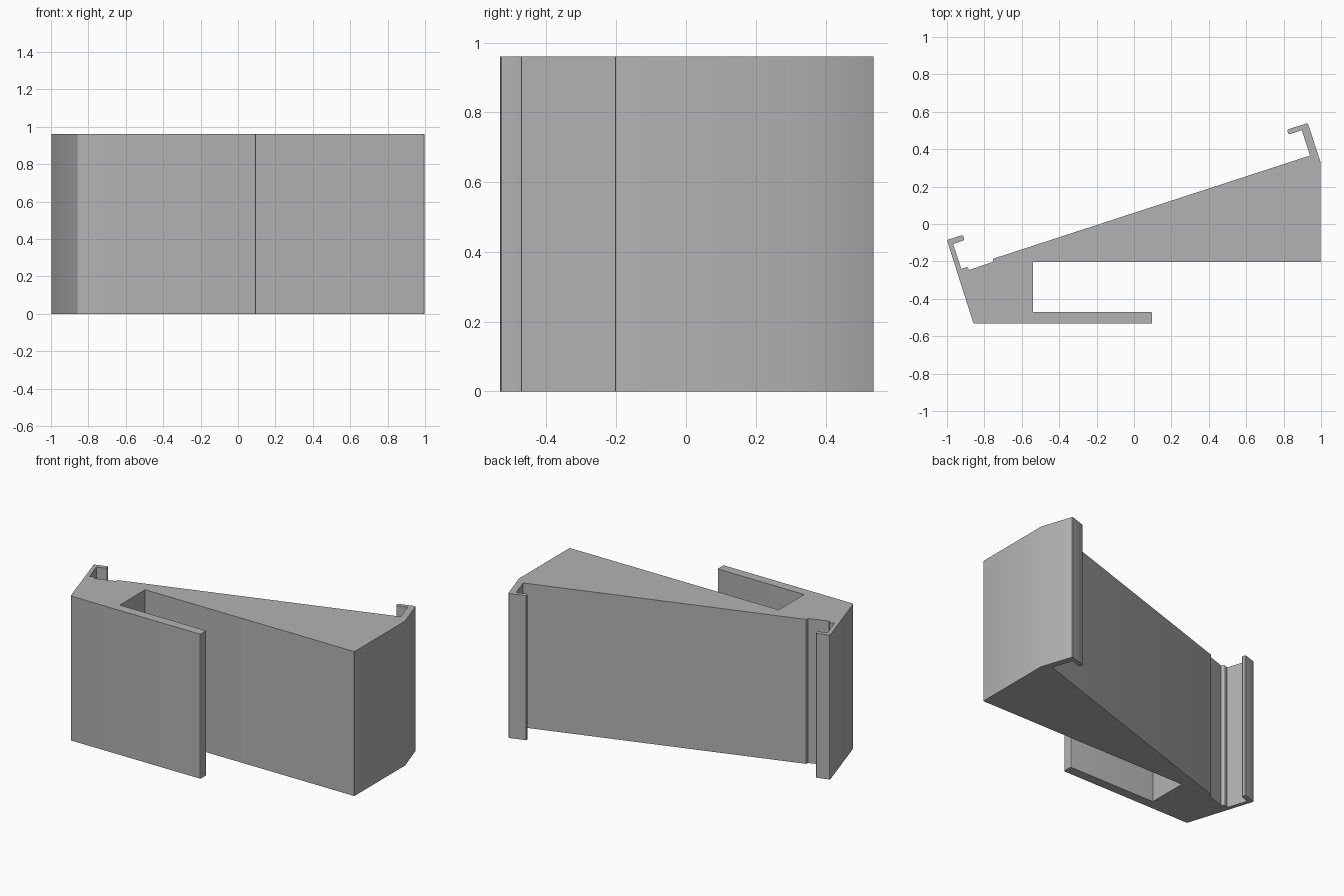
import bpy, bmesh, math
from mathutils import Vector

if "Cube" in bpy.data.objects:
    bpy.data.objects.remove(bpy.data.objects["Cube"])

HEIGHT = 0.96

# Plan outline, counter-clockwise: (x, y, corner radius)
OUTLINE = [
    # front clip tongue and slot
    (-0.858, -0.533, 0.008), (0.097, -0.533, 0.008), (0.097, -0.47, 0.008),
    (-0.54, -0.47, 0), (-0.54, -0.203, 0),
    # wedge body
    (0.998, -0.203, 0.006), (0.998, 0.33, 0),
    # right hook
    (0.929, 0.54, 0.01), (0.818, 0.504, 0.01), (0.827, 0.478, 0.01),
    (0.897, 0.502, 0), (0.941, 0.366, 0),
    # sloped back with step and small ridge
    (-0.754, -0.186, 0.003), (-0.754, -0.203, 0), (-0.882, -0.246, 0),
    (-0.892, -0.229, 0.004), (-0.923, -0.24, 0),
    # left hook
    (-0.967, -0.107, 0), (-0.906, -0.086, 0.01), (-0.914, -0.058, 0.01),
    (-1.0, -0.086, 0.008),
]


def rounded(points, steps=3):
    """Replace each corner that has a radius with a short curve."""
    out = []
    for i, (x, y, r) in enumerate(points):
        p = Vector((x, y))
        if not r:
            out.append(p)
            continue
        before = Vector(points[i - 1][:2])
        after = Vector(points[(i + 1) % len(points)][:2])
        a = p + (before - p).normalized() * r
        b = p + (after - p).normalized() * r
        for k in range(steps + 1):
            t = k / steps
            out.append(a * (1 - t) ** 2 + p * 2 * t * (1 - t) + b * t ** 2)
    return out


# Extrude the outline into the bracket
bm = bmesh.new()
base = bm.faces.new([bm.verts.new((p.x, p.y, 0)) for p in rounded(OUTLINE)])
top = bmesh.ops.extrude_face_region(bm, geom=[base])["geom"]
bmesh.ops.translate(bm, vec=(0, 0, HEIGHT),
                    verts=[v for v in top if isinstance(v, bmesh.types.BMVert)])
bmesh.ops.recalc_face_normals(bm, faces=bm.faces)
mesh = bpy.data.meshes.new("wedge_bracket")
bm.to_mesh(mesh)
bm.free()

bracket = bpy.data.objects.new("wedge_bracket", mesh)
bpy.context.collection.objects.link(bracket)

grey = bpy.data.materials.new("plain grey")
grey.diffuse_color = (0.45, 0.45, 0.45, 1)
grey.use_nodes = True
grey.node_tree.nodes["Principled BSDF"].inputs["Base Color"].default_value = grey.diffuse_color
mesh.materials.append(grey)

bpy.context.view_layer.objects.active = bracket
bracket.select_set(True)
bpy.ops.object.shade_smooth_by_angle(angle=math.radians(30))
